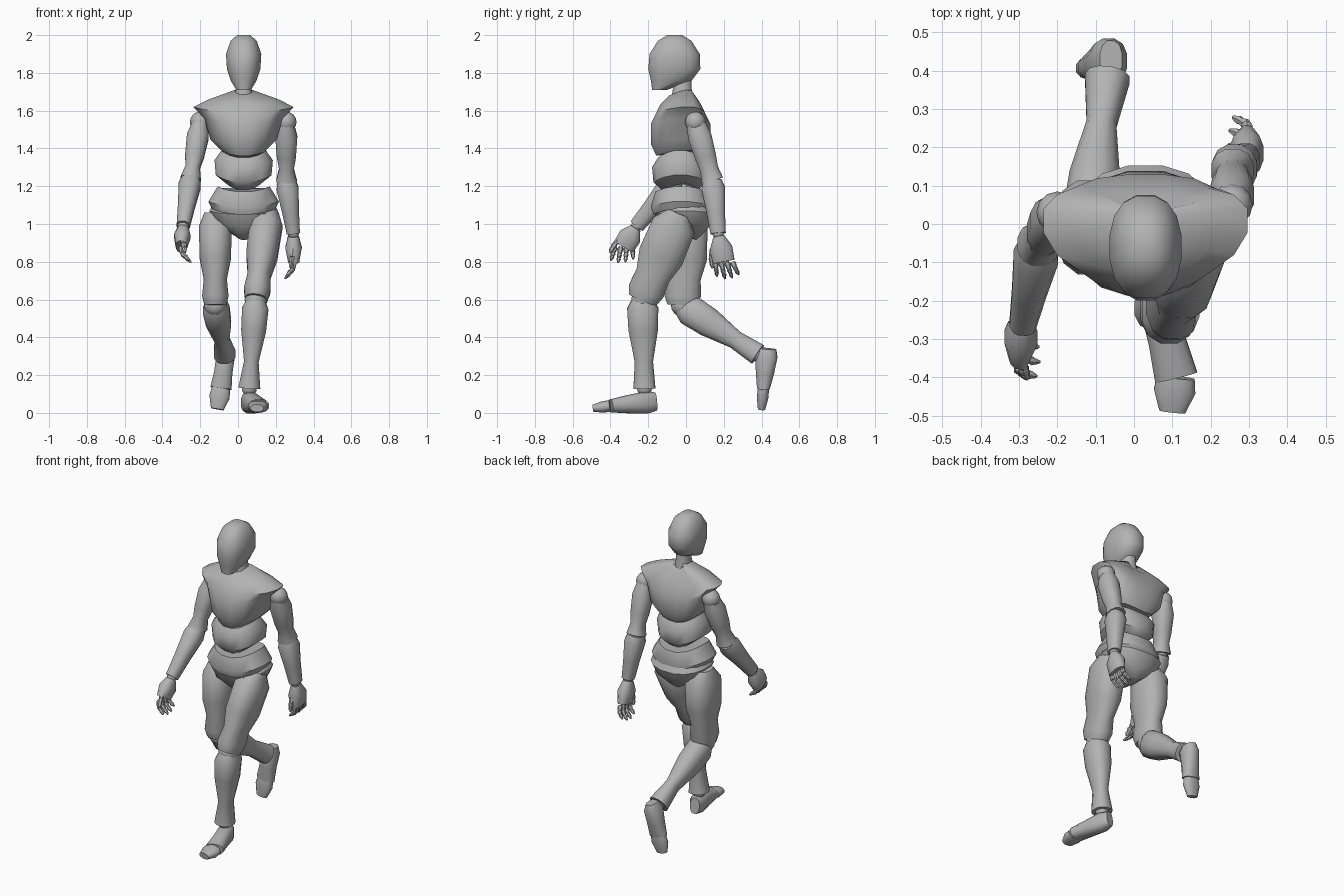
import bpy
import bmesh
import math
from mathutils import Vector

default_cube = bpy.data.objects.get("Cube")
if default_cube:
    bpy.data.objects.remove(default_cube, do_unlink=True)

# One plain grey for the whole figure
grey = bpy.data.materials.new("plain_grey")
grey.use_nodes = True
grey.diffuse_color = (0.45, 0.45, 0.45, 1)
grey.node_tree.nodes["Principled BSDF"].inputs["Base Color"].default_value = grey.diffuse_color


def add_loft(bm, centres, sizes, direction, sides, flank=(0, 0, 0)):
    """Skin rounded rings of (half width, half depth) facing one direction.
    flank shifts the left and right extremes of every ring."""
    direction = direction.normalized()
    across = Vector((1, 0, 0))
    across = (across - direction * across.dot(direction)).normalized()
    deep = direction.cross(across)
    loops = []
    for centre, (half_width, half_depth) in zip(centres, sizes):
        loop = []
        for side in range(sides):
            angle = math.tau * (side + 0.5) / sides
            c, s = math.cos(angle), math.sin(angle)
            width = math.copysign(abs(c) ** 0.85, c) * half_width
            depth = math.copysign(abs(s) ** 0.85, s) * half_depth
            point = centre + across * width + deep * depth + Vector(flank) * c * c
            loop.append(bm.verts.new(point))
        loops.append(loop)
    for upper, lower in zip(loops, loops[1:]):
        for side in range(sides):
            following = (side + 1) % sides
            bm.faces.new((upper[side], upper[following], lower[following], lower[side]))
    bm.faces.new(loops[0])
    bm.faces.new(loops[-1])


def finish(name, bm):
    """Turn a bmesh into a grey, smooth shaded object."""
    bmesh.ops.recalc_face_normals(bm, faces=bm.faces[:])
    mesh = bpy.data.meshes.new(name)
    bm.to_mesh(mesh)
    bm.free()
    mesh.materials.append(grey)
    part = bpy.data.objects.new(name, mesh)
    bpy.context.collection.objects.link(part)
    bpy.ops.object.select_all(action='DESELECT')
    part.select_set(True)
    bpy.context.view_layer.objects.active = part
    bpy.ops.object.shade_smooth_by_angle(angle=math.radians(45))


def add_segment(bm, start, end, profile, sides):
    """Loft a profile of (fraction of length, half width, half depth)."""
    centres = [start.lerp(end, station) for station, width, depth in profile]
    sizes = [(width, depth) for station, width, depth in profile]
    add_loft(bm, centres, sizes, end - start, sides)


def limb(name, start, end, profile):
    bm = bmesh.new()
    add_segment(bm, start, end, profile, sides=12)
    finish(name, bm)


def trunk(name, y, rings, flank=(0, 0, 0), lean=0.0):
    """Loft level rings of (height, half width, half depth) from the top down.
    lean pushes the lowest rings forward."""
    bm = bmesh.new()
    top, bottom = rings[0][0], rings[-1][0]
    centres = []
    for height, width, depth in rings:
        fall = (top - height) / (top - bottom)
        centres.append(Vector((0.03, y - lean * fall ** 8, height)))
    sizes = [(width, depth) for height, width, depth in rings]
    add_loft(bm, centres, sizes, Vector((0, 0, -1)), sides=16, flank=flank)
    finish(name, bm)


def joint(name, centre, radius):
    bm = bmesh.new()
    bmesh.ops.create_uvsphere(bm, u_segments=12, v_segments=8, radius=radius)
    bmesh.ops.translate(bm, verts=bm.verts[:], vec=centre)
    finish(name, bm)


def add_digit(bm, start, bend, tip, radius):
    """A finger of three short, bulging segments along a bent path."""
    path = [start, start.lerp(bend, 0.9), bend.lerp(tip, 0.4), tip]
    for a, b in zip(path, path[1:]):
        end_radius = radius * (0.4 if b is tip else 0.7)
        bulge = [(0, radius * 0.7, radius * 0.7), (0.3, radius, radius),
                 (1, end_radius, end_radius)]
        add_segment(bm, a, b, bulge, sides=6)
        radius *= 0.87


def hand(side, wrist, knuckles, reach):
    """Palm, four fanned fingers and a thumb on the front edge."""
    limb(f"{side}_palm", wrist, knuckles, PALM)
    bm = bmesh.new()
    for index, length in enumerate((0.9, 1.05, 1, 0.8)):
        spread = Vector((0, 0.03 * (index - 1.5), 0))
        start = knuckles + spread
        tip = start + reach * length + spread * 0.3
        bend = start.lerp(tip, 0.5)
        bend.x -= reach.x * 0.4
        add_digit(bm, start, bend, tip, radius=0.016)
    finish(f"{side}_fingers", bm)

    bm = bmesh.new()
    start = wrist.lerp(knuckles, 0.5) + Vector((0, -0.04, 0))
    tip = knuckles + reach * 0.4 + Vector((0, -0.07, 0))
    bend = start.lerp(tip, 0.5) + Vector((0, -0.01, 0))
    add_digit(bm, start, bend, tip, radius=0.018)
    finish(f"{side}_thumb", bm)


# Limb shapes shared by both sides
UPPER_ARM = [(0, .04, .05), (.25, .06, .065), (.6, .052, .058), (.8, .04, .05), (1, .056, .06)]
FOREARM = [(0, .05, .05), (.15, .06, .065), (.6, .046, .05), (1, .036, .042)]
PALM = [(.1, .03, .03), (.5, .045, .062), (1, .03, .06)]
THIGH = [(0, .06, .06), (.15, .09, .12), (.5, .085, .125), (.72, .063, .095),
         (.9, .072, .1), (1, .06, .08)]
SHIN = [(0, .05, .06), (.1, .072, .085), (.35, .068, .08), (.7, .04, .05), (1, .06, .06)]
FOOT = [(0, .03, .05), (.2, .05, .06), (.6, .05, .05), (1, .058, .035)]
TOES = [(0, .05, .03), (.4, .056, .032), (1, .035, .02)]

# Head, neck and torso segments with raised flanks
trunk("head", -.06, [(2, .035, .04), (1.97, .07, .09), (1.9, .095, .135), (1.82, .09, .14),
                     (1.76, .07, .11), (1.71, .04, .04)], lean=.08)
trunk("neck", -.02, [(1.8, .04, .05), (1.72, .04, .05), (1.65, .06, .06)])
trunk("chest", -.03, [(1.68, .05, .06), (1.63, .19, .11), (1.59, .27, .13), (1.53, .21, .16),
                      (1.42, .18, .16), (1.36, .12, .13)], flank=(0, .04, .03))
trunk("abdomen", -.03, [(1.35, .12, .12), (1.3, .157, .152), (1.22, .15, .145), (1.18, .1, .1)],
      flank=(0, 0, .04))
trunk("waist", -.025, [(1.17, .14, .14), (1.09, .19, .165), (1.05, .17, .15)],
      flank=(0, 0, .03))
trunk("pelvis", -.005, [(1.09, .16, .14), (1.05, .185, .16), (.99, .16, .135), (.95, .1, .1),
                        (.915, .04, .06)], flank=(0, 0, .02))

# The striding pose, one skeleton per side
POSE = {
    "left": dict(
        shoulder=(.255, .05, 1.54), elbow=(.257, .14, 1.23), wrist=(.293, .17, .95),
        knuckles=(.295, .2, .8), reach=(-.045, .025, -.085),
        hip=(.157, -.035, 1.06), knee=(.095, -.23, .6), ankle=(.06, -.22, .13),
        heel=(.05, -.16, .06), ball=(.11, -.4, .037), toe=(.1, -.49, .025)),
    "right": dict(
        shoulder=(-.2, .03, 1.54), elbow=(-.25, -.055, 1.24), wrist=(-.29, -.26, .99),
        knuckles=(-.3, -.33, .88), reach=(.05, -.01, -.08),
        hip=(-.12, 0, 1.06), knee=(-.12, -.02, .57), ankle=(-.07, .38, .31),
        heel=(-.06, .43, .34), ball=(-.09, .41, .13), toe=(-.11, .4, .02)),
}

for side, points in POSE.items():
    bones = {name: Vector(point) for name, point in points.items()}
    for name, radius in (("shoulder", .055), ("elbow", .04), ("wrist", .03),
                         ("knee", .06), ("ankle", .04)):
        joint(f"{side}_{name}_joint", bones[name], radius)
    for name, start, end, profile in (
            ("upper_arm", "shoulder", "elbow", UPPER_ARM),
            ("forearm", "elbow", "wrist", FOREARM),
            ("thigh", "hip", "knee", THIGH),
            ("shin", "knee", "ankle", SHIN),
            ("foot", "heel", "ball", FOOT),
            ("toes", "ball", "toe", TOES)):
        limb(f"{side}_{name}", bones[start], bones[end], profile)
    hand(side, bones["wrist"], bones["knuckles"], bones["reach"])
